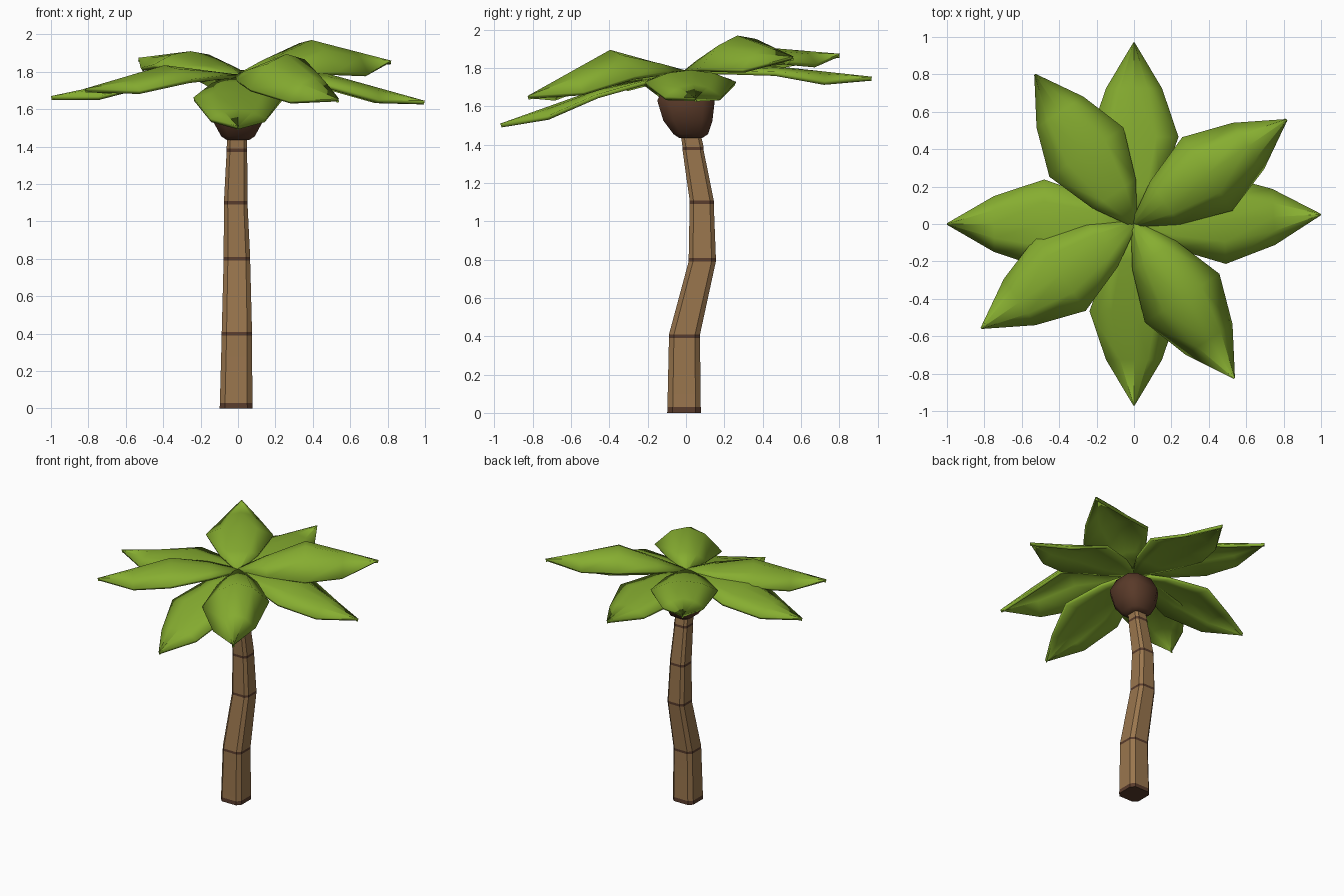
import bpy, bmesh
from math import cos, sin, radians

if "Cube" in bpy.data.objects:
    bpy.data.objects.remove(bpy.data.objects["Cube"])


def material(name, rgb):
    m = bpy.data.materials.new(name)
    m.diffuse_color = (*rgb, 1)
    m.use_nodes = True
    m.node_tree.nodes["Principled BSDF"].inputs["Base Color"].default_value = m.diffuse_color
    return m


WOOD = material("wood", (0.32, 0.18, 0.075))
DARK = material("dark_wood", (0.10, 0.045, 0.025))
HUSK = material("husk", (0.10, 0.042, 0.022))
GREEN = material("leaf_green", (0.24, 0.42, 0.03))


def finish(bm, name, mats, angle):
    bmesh.ops.recalc_face_normals(bm, faces=bm.faces)
    me = bpy.data.meshes.new(name)
    bm.to_mesh(me)
    bm.free()
    ob = bpy.data.objects.new(name, me)
    bpy.context.collection.objects.link(ob)
    for m in mats:
        me.materials.append(m)
    bpy.ops.object.select_all(action='DESELECT')
    ob.select_set(True)
    bpy.context.view_layer.objects.active = ob
    bpy.ops.object.shade_smooth_by_angle(angle=radians(angle))
    return ob


def loft(name, rings, chamfer, mats, angle):
    """Stack chamfered-square rings: (z, x, y, radius, material of segment above)."""
    bm = bmesh.new()
    k = 1 - chamfer
    section = [(1, -k), (1, k), (k, 1), (-k, 1), (-1, k), (-1, -k), (-k, -1), (k, -1)]
    loops = [[bm.verts.new((x + r * a, y + r * b, z)) for a, b in section]
             for z, x, y, r, _ in rings]
    for lo, hi, ring in zip(loops, loops[1:], rings):
        for i in range(8):
            j = (i + 1) % 8
            bm.faces.new((lo[i], lo[j], hi[j], hi[i])).material_index = ring[4]
    bm.faces.new(loops[0][::-1]).material_index = rings[0][4]
    bm.faces.new(loops[-1])
    return finish(bm, name, mats, angle)


# curved trunk with thin dark bands at the joints
rings = [(0.0, -0.01, -0.01, 0.088, 1), (0.03, -0.01, -0.01, 0.087, 0)]
for z, x, y, r in [(0.40, -0.006, -0.008, 0.081), (0.80, -0.006, 0.085, 0.071),
                   (1.10, -0.012, 0.082, 0.063), (1.38, -0.006, 0.037, 0.055)]:
    rings += [(z - 0.009, x, y, r, 1), (z + 0.009, x, y, r, 0)]
rings.append((1.50, -0.004, 0.015, 0.05, 0))
loft("trunk", rings, 0.32, [WOOD, DARK], 40)

# husk under the leaves
loft("crown_husk", [(1.435, 0, 0.025, 0.06, 0), (1.455, 0, 0.025, 0.09, 0),
                    (1.525, 0, 0.01, 0.128, 0), (1.63, 0, 0.0, 0.15, 0),
                    (1.72, 0, 0.0, 0.11, 0), (1.76, 0, 0.0, 0.05, 0)], 0.42, [HUSK], 60)

# leaf outline: distance along leaf, half width, edge offset from the base-tip line
STATIONS = [(0.0, 0.02, 0.0), (0.20, 0.14, 0.01), (0.475, 0.238, 0.01),
            (0.74, 0.15, -0.03), (0.99, 0.004, 0.0)]
BASE = 1.785


def leaf(index, angle, length, peak, tip, roll):
    a = radians(angle)
    bm = bmesh.new()
    rows = []
    for d, w, off in STATIONS:
        s = d / 0.99
        edge = BASE + (tip - BASE) * s + off
        if d <= 0.475:
            rib = BASE + (peak - BASE) * d / 0.475
        else:
            rib = peak + (tip - peak) * (d - 0.475) / 0.515
        row = []
        for t in (-1, -0.5, 0, 0.5, 1):
            u, v = d * length / 0.99, w * t
            z = edge + (rib - edge) * (1 - t * t) + roll * v
            row.append(bm.verts.new((u * cos(a) - v * sin(a), u * sin(a) + v * cos(a), z)))
        rows.append(row)
    for p, q in zip(rows, rows[1:]):
        for i in range(4):
            bm.faces.new((p[i], q[i], q[i + 1], p[i + 1]))
    ob = finish(bm, f"leaf_{index}", [GREEN], 50)
    mod = ob.modifiers.new("thickness", 'SOLIDIFY')
    mod.thickness = 0.022
    mod.offset = -1


# angle, length, mid-rib peak height, tip height, sideways roll
LEAVES = [(2.9, 1.00, 1.79, 1.645, 0), (34.3, 0.99, 1.97, 1.86, 0.14),
          (90, 0.97, 1.81, 1.755, 0), (123.5, 0.96, 1.91, 1.875, 0),
          (180, 1.00, 1.78, 1.67, 0), (214.3, 0.99, 1.835, 1.71, 0),
          (270, 0.97, 1.69, 1.51, 0), (303, 0.985, 1.895, 1.655, 0.1)]
for i, spec in enumerate(LEAVES, 1):
    leaf(i, *spec)
